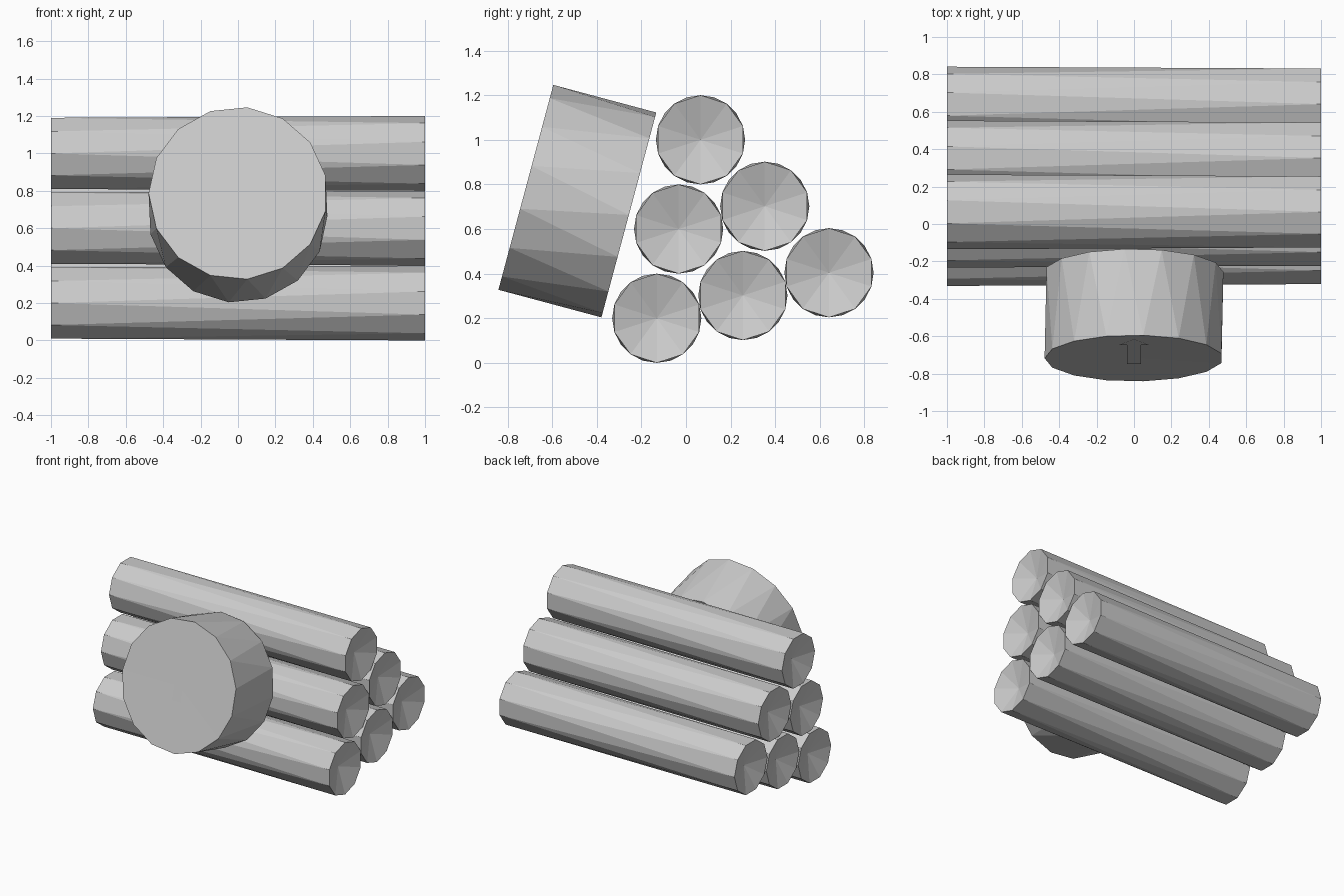
import bpy, bmesh
from math import cos, sin, pi, radians
from mathutils import Matrix, Vector

if "Cube" in bpy.data.objects:
    bpy.data.objects.remove(bpy.data.objects["Cube"])


def finish(bm, name, matrix):
    bmesh.ops.recalc_face_normals(bm, faces=bm.faces)
    me = bpy.data.meshes.new(name)
    bm.to_mesh(me)
    bm.free()
    ob = bpy.data.objects.new(name, me)
    ob.matrix_world = matrix
    bpy.context.collection.objects.link(ob)
    return ob


def twisted_drum(name, n, r, length, phase, dent, matrix):
    """Low-poly drum along local z: rings half a step apart, dented fan caps."""
    bm = bmesh.new()
    step = 2 * pi / n

    def ring(z, ph):
        return [bm.verts.new((r * cos(ph + i * step), r * sin(ph + i * step), z))
                for i in range(n)]

    h = length / 2
    top, low = ring(h, phase), ring(-h, phase - step / 2)
    top_mid = bm.verts.new((0, 0, h - dent))
    low_mid = bm.verts.new((0, 0, -h + dent))
    for i in range(n):
        j = (i + 1) % n
        bm.faces.new((low[i], low[j], top[i]))
        bm.faces.new((top[i], low[j], top[j]))
        bm.faces.new((top[i], top[j], top_mid))
        bm.faces.new((low[j], low[i], low_mid))
    return finish(bm, name, matrix)


# bundle of six sticks in a leaning triangular stack
along_x = Matrix(((0, 0, 1), (1, 0, 0), (0, 1, 0))).to_4x4()
origin = Vector((0, -0.131, 0.2))
up, back = Vector((0, 0.098, 0.4)), Vector((0, 0.386, 0.102))
for col in range(3):
    for row in range(3 - col):
        pos = origin + up * row + back * col
        twisted_drum(f"stick_{col}_{row}", 10, 0.2, 2.0, radians(18), 0.06,
                     Matrix.Translation(pos) @ along_x)

# round timer leaning against the front of the bundle
tilt = Matrix.Translation((0, -0.487, 0.725)) @ Matrix.Rotation(radians(75), 4, 'X')
depth = 0.478
twisted_drum("timer_body", 15, 0.478, depth, radians(84), 0.004, tilt)

# arrow hand lying on the timer face
half = [(0.038, -0.11), (0.038, 0.29), (0.077, 0.29)]
outline = half + [(0, 0.407)] + [(-x, y) for x, y in reversed(half)]
bm = bmesh.new()
bm.faces.new([bm.verts.new((x, y, depth / 2 + 0.003)) for x, y in outline])
arrow = finish(bm, "timer_hand", tilt)
if arrow.data.polygons[0].normal.z < 0:
    arrow.data.flip_normals()
